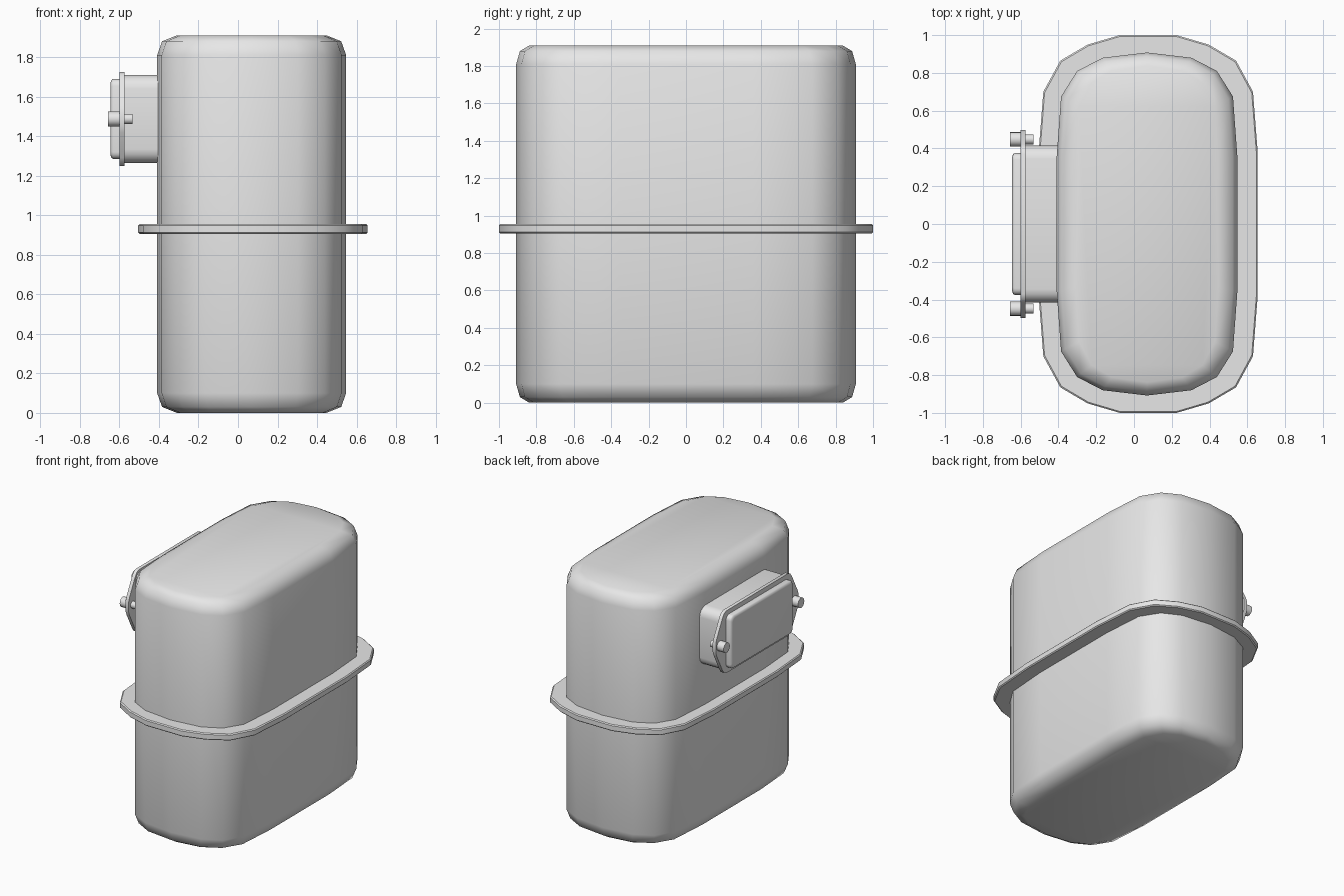
import bpy, bmesh, math
from mathutils import Matrix

cube = bpy.data.objects.get("Cube")
if cube:
    bpy.data.objects.remove(cube, do_unlink=True)

grey = bpy.data.materials.new("plain_grey")
grey.use_nodes = True
grey.diffuse_color = (0.8, 0.8, 0.8, 1)
grey.node_tree.nodes["Principled BSDF"].inputs["Base Color"].default_value = (0.8, 0.8, 0.8, 1)


def mirrored(quarter):
    """Complete a quarter outline, listed from the v axis to the u axis."""
    right = quarter + [(u, -v) for u, v in reversed(quarter)]
    full = right + [(-u, v) for u, v in reversed(right)]
    ring = []
    for p in full:
        if not any(math.dist(p, q) < 1e-5 for q in ring):
            ring.append(p)
    return ring


def rounded_box(w, h, r, steps=4):
    """Rounded rectangle outline from half sizes and a corner radius."""
    arc = [math.pi / 2 * (1 - i / steps) for i in range(steps + 1)]
    return mirrored([(w - r + r * math.cos(a), h - r + r * math.sin(a)) for a in arc])


def loft(name, outline, rings, place, smooth=40):
    """Stack scaled copies of an outline; each ring is (height, inset u, inset v)."""
    w = max(u for u, v in outline)
    h = max(v for u, v in outline)
    bm = bmesh.new()
    loops = [[bm.verts.new((u * (1 - du / w), v * (1 - dv / h), z)) for u, v in outline]
             for z, du, dv in rings]
    n = len(outline)
    for a, b in zip(loops, loops[1:]):
        for i in range(n):
            j = (i + 1) % n
            bm.faces.new((a[i], a[j], b[j], b[i]))
    bm.faces.new(loops[0])
    bm.faces.new(loops[-1])
    bm.transform(place)
    bmesh.ops.recalc_face_normals(bm, faces=bm.faces)
    mesh = bpy.data.meshes.new(name)
    bm.to_mesh(mesh)
    bm.free()
    mesh.materials.append(grey)
    obj = bpy.data.objects.new(name, mesh)
    bpy.context.collection.objects.link(obj)
    bpy.ops.object.select_all(action="DESELECT")
    obj.select_set(True)
    bpy.context.view_layer.objects.active = obj
    bpy.ops.object.shade_smooth_by_angle(angle=math.radians(smooth))
    return obj


# Tall tank with softly rounded ends
tank = mirrored([(0, 0.908), (0.235, 0.88), (0.37, 0.81), (0.455, 0.675), (0.478, 0.36)])
edge = [(0, 0.1, 0.07), (0.03, 0.025, 0.02), (0.1, 0, 0)]
top = [(1.91 - z, du, dv) for z, du, dv in reversed(edge)]
loft("tank_body", tank, edge + top, Matrix.Translation((0.069, 0, 0)), smooth=80)

# Flange around the middle
flange = mirrored([(0.15, 1.0), (0.32, 0.95), (0.465, 0.865), (0.555, 0.7), (0.58, 0.38)])
loft("mounting_flange", flange,
     [(0.905, 0.007, 0.007), (0.912, 0, 0), (0.948, 0, 0), (0.955, 0.007, 0.007)],
     Matrix.Translation((0.075, 0, 0)))

# Side parts: local x runs along world y, local y is up, local z points to -x
side = Matrix(((0, 0, -1, 0), (-1, 0, 0, 0), (0, 1, 0, 1.487), (0, 0, 0, 1)))

# Box standing out of the side wall
loft("side_housing", rounded_box(0.415, 0.223, 0.07), [(0.36, 0, 0), (0.58, 0, 0)], side)

# Cover plate tapering to an ear at each end
plate = mirrored([(0.37, 0.237), (0.4, 0.225), (0.42, 0.195), (0.485, 0.07), (0.498, 0.035)])
loft("cover_plate", plate, [(0.574, 0, 0), (0.6, 0, 0)], side)

# Raised panel on the cover
loft("cover_panel", rounded_box(0.375, 0.202, 0.035),
     [(0.595, 0, 0), (0.632, 0, 0), (0.641, 0.006, 0.006), (0.645, 0.02, 0.02)], side, smooth=60)


# Bolt and stud through each ear
def circle(r, sides=16):
    return [(r * math.cos(2 * math.pi * i / sides), r * math.sin(2 * math.pi * i / sides))
            for i in range(sides)]


for label, s in (("front", 1), ("back", -1)):
    place = side @ Matrix.Translation((s * 0.448, 0, 0))
    loft(label + "_bolt_head", circle(0.038), [(0.595, 0, 0), (0.657, 0, 0)], place)
    loft(label + "_bolt_stud", circle(0.026), [(0.533, 0, 0), (0.58, 0, 0)], place)
